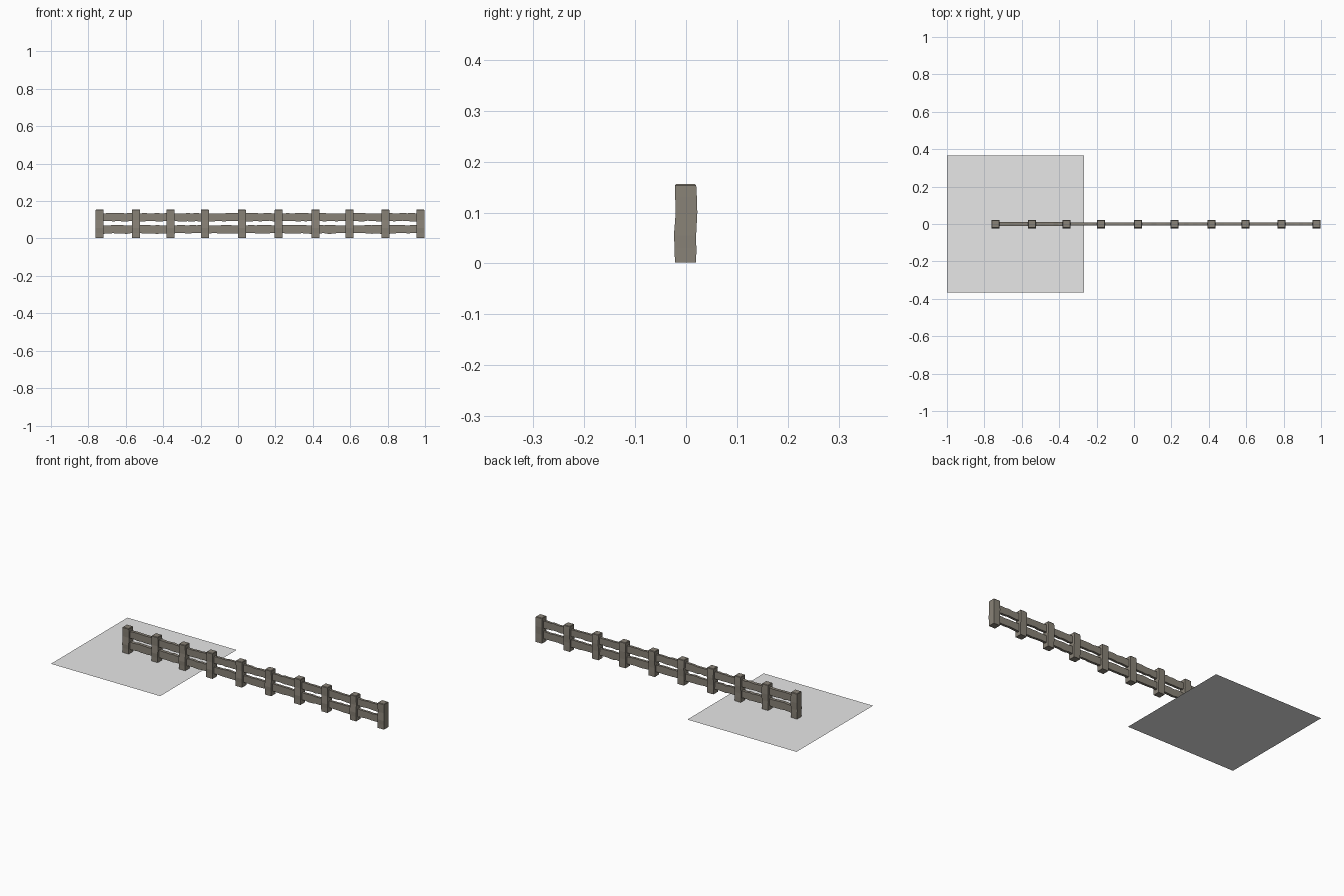
import bpy, bmesh, math, random

if "Cube" in bpy.data.objects:
    bpy.data.objects.remove(bpy.data.objects["Cube"])

random.seed(4)


def material(name, rgb):
    m = bpy.data.materials.new(name)
    m.diffuse_color = (*rgb, 1)
    m.use_nodes = True
    m.node_tree.nodes["Principled BSDF"].inputs["Base Color"].default_value = m.diffuse_color
    return m


wood = material("weathered_wood", (0.25, 0.225, 0.185))
pale = material("pale_grey", (0.8, 0.8, 0.8))


def make(name, rings, mat):
    """Skin a list of four-point rings and cap both ends."""
    bm = bmesh.new()
    loops = [[bm.verts.new(p) for p in ring] for ring in rings]
    if len(loops) == 1:
        bm.faces.new(loops[0])
    else:
        for a, b in zip(loops, loops[1:]):
            for i in range(4):
                j = (i + 1) % 4
                bm.faces.new((a[i], a[j], b[j], b[i]))
        bm.faces.new(loops[0][::-1])
        bm.faces.new(loops[-1])
        bmesh.ops.recalc_face_normals(bm, faces=bm.faces)
    me = bpy.data.meshes.new(name)
    bm.to_mesh(me)
    bm.free()
    me.materials.append(mat)
    ob = bpy.data.objects.new(name, me)
    bpy.context.collection.objects.link(ob)
    return ob


CORNERS = ((-1, -1), (1, -1), (1, 1), (-1, 1))
POSTS = (-0.74, -0.545, -0.361, -0.177, 0.021, 0.217, 0.414, 0.596, 0.788, 0.975)

# ground plate
make("ground_plate", [[(-0.633 + 0.367 * a, 0.367 * b, 0) for a, b in CORNERS]], pale)

# roughly hewn posts: (height, half width, y shift)
PROFILE = ((0.002, 0.021, -0.001), (0.03, 0.0212, -0.001), (0.055, 0.0218, -0.002),
           (0.1, 0.0212, 0.001), (0.13, 0.0213, 0), (0.153, 0.021, -0.001), (0.156, 0.0185, -0.001))
for n, x in enumerate(POSTS):
    make(f"post_{n + 1}",
         [[(x + a * w, dy + b * w, z) for a, b in CORNERS] for z, w, dy in PROFILE], wood)


# uneven rails between neighbouring posts
def rail(name, x0, x1, zc, half_h, half_t):
    rings = []
    for i in range(9):
        x = x0 + (x1 - x0) * i / 8
        top = zc + half_h + random.uniform(-0.003, 0.002)
        low = zc - half_h + random.uniform(-0.002, 0.003)
        t = half_t
        rings.append([(x, -t, low), (x, t, low), (x, t, top), (x, -t, top)])
    make(name, rings, wood)


for n, (x0, x1) in enumerate(zip(POSTS, POSTS[1:])):
    t = 0.0095 if n < 2 else 0.0075
    rail(f"lower_rail_{n + 1}", x0, x1, 0.049, 0.0225, t)
    rail(f"upper_rail_{n + 1}", x0, x1, 0.114, 0.0215, t)
